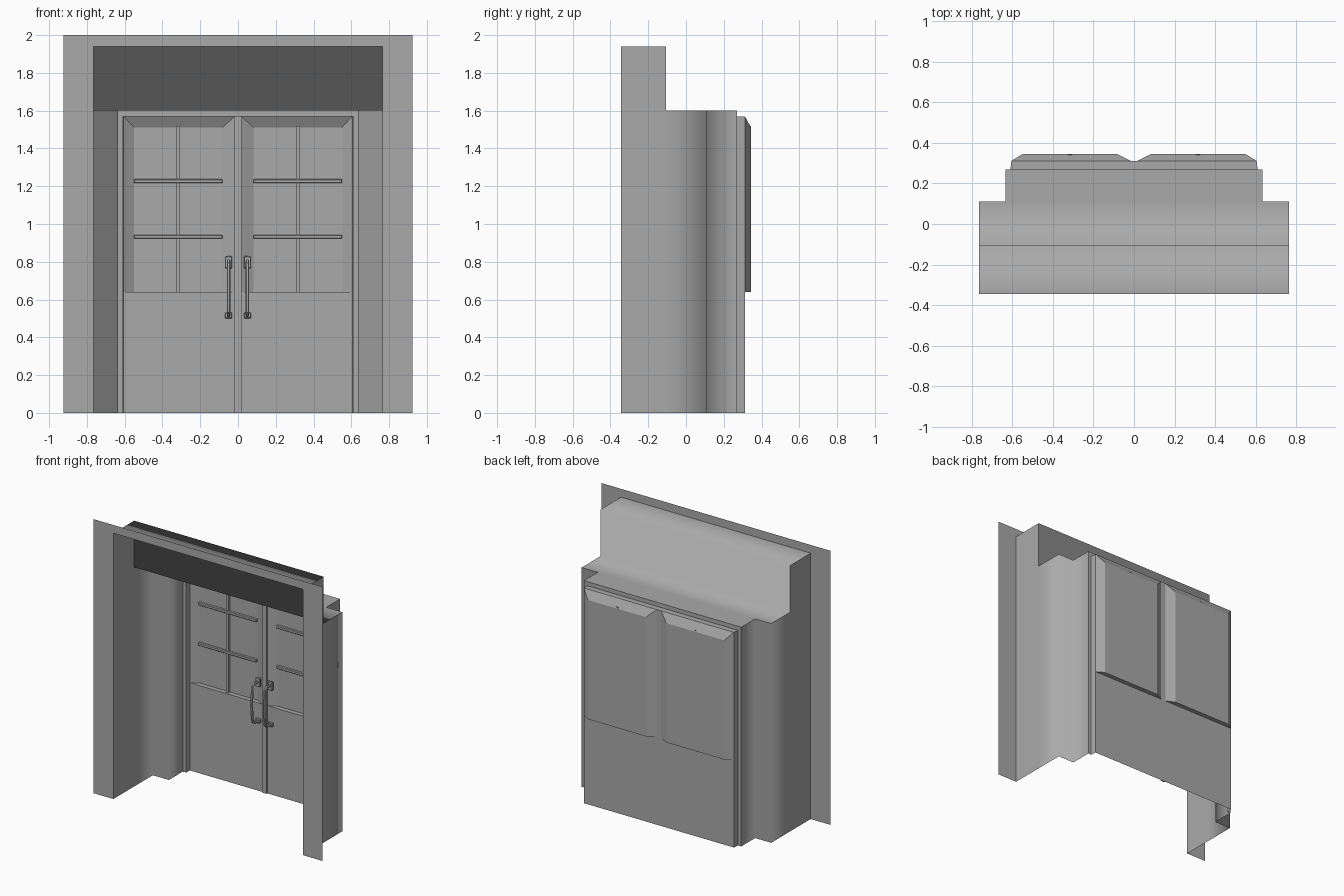
import bpy, bmesh
from mathutils import Vector

if "Cube" in bpy.data.objects:
    bpy.data.objects.remove(bpy.data.objects["Cube"])

grey = bpy.data.materials.new("plain_grey")
grey.diffuse_color = (0.4, 0.4, 0.4, 1)
grey.use_nodes = True
grey.node_tree.nodes["Principled BSDF"].inputs["Base Color"].default_value = grey.diffuse_color
EYE = Vector((0, -3, 1))


def finish(name, bm):
    me = bpy.data.meshes.new(name)
    bm.to_mesh(me)
    bm.free()
    me.materials.append(grey)
    ob = bpy.data.objects.new(name, me)
    bpy.context.collection.objects.link(ob)
    return ob


def sheet(name, polys, mirror=True, smooth=()):
    """Single-sided faces, all turned to the viewer in front, mirrored in x."""
    bm = bmesh.new()
    for i, poly in enumerate(polys):
        for s in ((1, -1) if mirror else (1,)):
            f = bm.faces.new([bm.verts.new((x * s, y, z)) for x, y, z in poly])
            f.normal_update()
            if f.normal.dot(EYE - f.calc_center_median()) < 0:
                f.normal_flip()
            f.smooth = i in smooth
    bmesh.ops.remove_doubles(bm, verts=bm.verts, dist=0.0005)
    return finish(name, bm)


def box(name, x0, x1, y0, y1, z0, z1, bevel=0):
    bm = bmesh.new()
    bmesh.ops.create_cube(bm, size=1)
    for v in bm.verts:
        v.co = ((x0 + x1) / 2 + v.co.x * (x1 - x0),
                (y0 + y1) / 2 + v.co.y * (y1 - y0),
                (z0 + z1) / 2 + v.co.z * (z1 - z0))
    if bevel:
        bmesh.ops.bevel(bm, geom=bm.edges[:], offset=bevel, segments=1, affect='EDGES')
    return finish(name, bm)


def upright(a, b, za, zb=None):
    """Vertical face over plan segment a-b."""
    return [(*a, 0), (*b, 0), (*b, za if zb is None else zb), (*a, za)]


# Wall face around the opening, at the very front
F = -0.345
sheet("wall_flange", [
    [(.765, F, 0), (.925, F, 0), (.925, F, 2), (.765, F, 2)],
    [(0, F, 1.94), (.765, F, 1.94), (.765, F, 2), (0, F, 2)]])

# Stepped jambs, lintel and soffits of the deep entrance
sheet("entrance_recess", [
    upright((.765, F), (.765, -.105), 1.94),
    upright((.765, -.105), (.765, .11), 1.6),
    upright((.765, .11), (.635, .11), 1.6),
    upright((.635, .11), (.635, .27), 1.6),
    [(-.765, F, 1.94), (.765, F, 1.94), (.765, -.105, 1.94), (-.765, -.105, 1.94)],
    [(-.765, -.105, 1.6), (.765, -.105, 1.6), (.765, -.105, 1.94), (-.765, -.105, 1.94)],
    [(-.765, -.105, 1.6), (.765, -.105, 1.6), (.765, .11, 1.6), (-.765, .11, 1.6)],
    [(-.635, .11, 1.6), (.635, .11, 1.6), (.635, .27, 1.6), (-.635, .27, 1.6)],
][:4], smooth=range(4))
sheet("entrance_lintel", [
    [(-.765, F, 1.94), (.765, F, 1.94), (.765, -.105, 1.94), (-.765, -.105, 1.94)],
    [(-.765, -.105, 1.6), (.765, -.105, 1.6), (.765, -.105, 1.94), (-.765, -.105, 1.94)],
    [(-.765, -.105, 1.6), (.765, -.105, 1.6), (.765, .11, 1.6), (-.765, .11, 1.6)],
    [(-.635, .11, 1.6), (.635, .11, 1.6), (.635, .27, 1.6), (-.635, .27, 1.6)],
], mirror=False, smooth=range(4))

# Narrow door frame
sheet("door_frame", [
    upright((.635, .27), (.61, .27), 1.6, 1.57),
    upright((.61, .27), (.605, .312), 1.57),
    [(0, .27, 1.57), (.61, .27, 1.57), (.635, .27, 1.6), (0, .27, 1.6)],
    [(0, .27, 1.57), (.61, .27, 1.57), (.605, .312, 1.57), (0, .312, 1.57)]])

# Door leaves: flat lower panel, splayed surround, recessed glazing
D, G = .312, .345
sheet("door_leaves", [
    [(.018, D, 0), (.605, D, 0), (.605, D, .64), (.018, D, .64)],
    [(.018, D, .64), (.605, D, .64), (.55, G, .64), (.083, G, .64)],
    [(.018, D, 1.57), (.605, D, 1.57), (.55, G, 1.51), (.083, G, 1.51)],
    [(.605, D, .64), (.605, D, 1.57), (.55, G, 1.51), (.55, G, .64)],
    [(.018, D, .64), (.018, D, 1.57), (.083, G, 1.51), (.083, G, .64)]])
sheet("window_glass", [
    [(.083, G, .64), (.55, G, .64), (.55, G, 1.51), (.083, G, 1.51)]])
box("meeting_stile", -.018, .018, .303, .312, 0, 1.57)

# Glazing bars and handles on both leaves
for s, side in ((1, "right"), (-1, "left")):
    cx = .316 * s
    box(f"vertical_bar_{side}", cx - .009, cx + .009, .327, .344, .64, 1.52)
    for i, z in enumerate((.933, 1.227)):
        box(f"horizontal_bar_{side}_{i}", cx - .235, cx + .235, .323, .344, z - .01, z + .01, .003)

    hx = .05 * s
    box(f"handle_top_plate_{side}", hx - .019, hx + .019, .296, .312, .765, .83, .004)
    box(f"handle_foot_plate_{side}", hx - .019, hx + .019, .296, .312, .5, .532, .004)
    cu = bpy.data.curves.new("grip", 'CURVE')
    cu.dimensions = '3D'
    cu.bevel_depth = .0095
    cu.bevel_resolution = 1
    cu.use_fill_caps = True
    path = [(.305, .8), (.26, .805), (.24, .79), (.233, .74), (.231, .66),
            (.233, .58), (.24, .535), (.26, .517), (.305, .517)]
    sp = cu.splines.new('POLY')
    sp.points.add(len(path) - 1)
    for p, (y, z) in zip(sp.points, path):
        p.co = (hx, y, z, 1)
    cu.materials.append(grey)
    ob = bpy.data.objects.new(f"handle_grip_{side}", cu)
    bpy.context.collection.objects.link(ob)
    bpy.ops.object.select_all(action='DESELECT')
    ob.select_set(True)
    bpy.context.view_layer.objects.active = ob
    bpy.ops.object.convert(target='MESH')
    bpy.ops.object.shade_smooth_by_angle()
